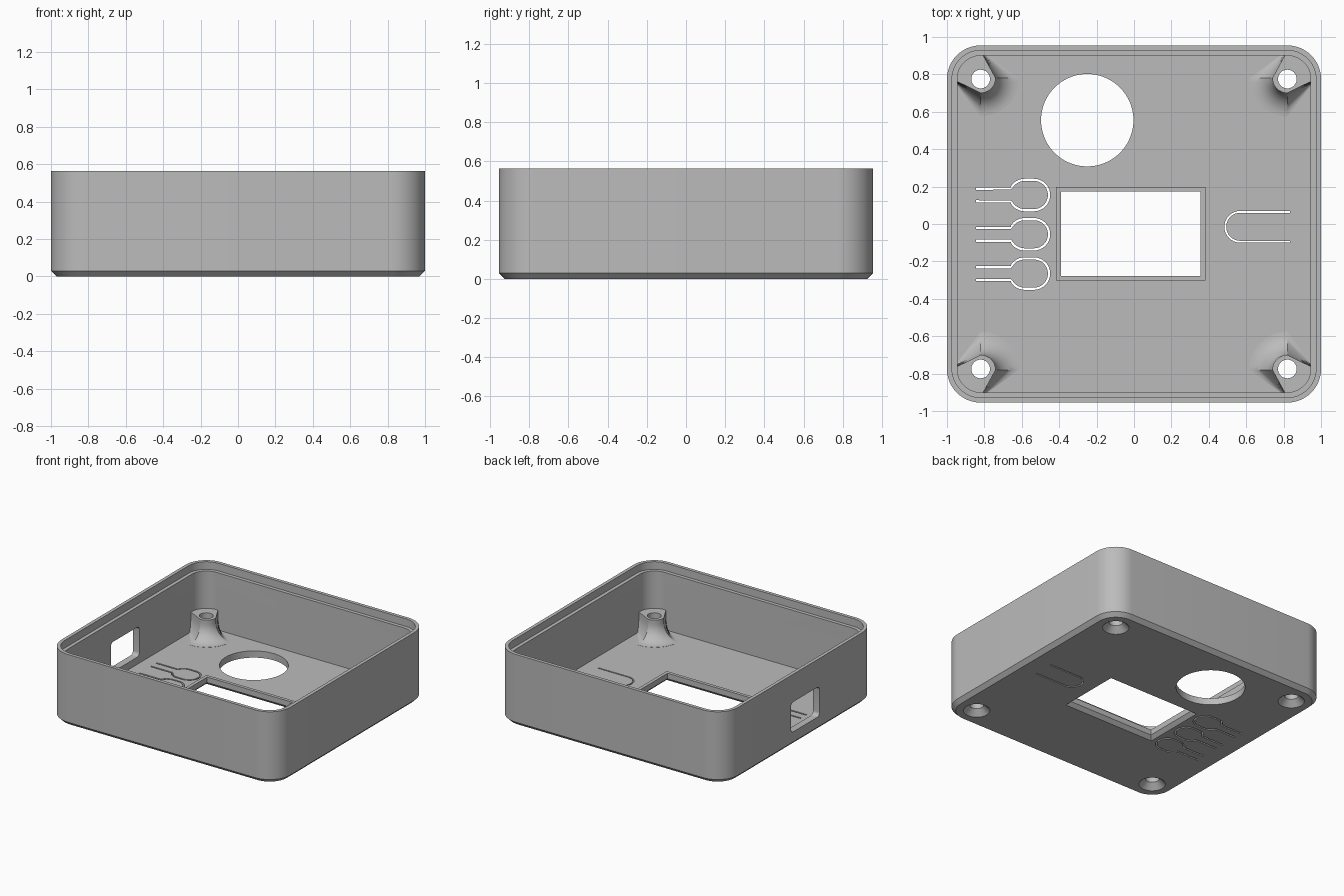
import bpy, bmesh, math

if "Cube" in bpy.data.objects:
    bpy.data.objects.remove(bpy.data.objects["Cube"])

HX, HY, H, R = 1.0, 0.955, 0.565, 0.18      # half sizes, height, corner radius
FLOOR = 0.053                               # floor thickness
BOSS_X, BOSS_Y = 0.82, 0.775                # screw positions

plastic = bpy.data.materials.new("grey_plastic")
plastic.diffuse_color = (0.5, 0.5, 0.5, 1)
plastic.use_nodes = True
plastic.node_tree.nodes["Principled BSDF"].inputs["Base Color"].default_value = plastic.diffuse_color


def arc(cx, cy, r, a0, a1, n):
    return [(cx + r * math.cos(math.radians(a0 + (a1 - a0) * i / n)),
             cy + r * math.sin(math.radians(a0 + (a1 - a0) * i / n))) for i in range(n + 1)]


def round_rect(hx, hy, r, n=12):
    pts = []
    for sx, sy, a in ((1, 1, 0), (-1, 1, 90), (-1, -1, 180), (1, -1, 270)):
        pts += arc(sx * (hx - r), sy * (hy - r), r, a, a + 90, n)
    return pts


def loft(name, rings):
    """Closed solid through rings of 3D points with equal counts."""
    bm = bmesh.new()
    loops = [[bm.verts.new(p) for p in ring] for ring in rings]
    n = len(loops[0])
    for a, b in zip(loops, loops[1:]):
        for i in range(n):
            j = (i + 1) % n
            bm.faces.new((a[i], a[j], b[j], b[i]))
    bm.faces.new(loops[0][::-1])
    bm.faces.new(loops[-1])
    bmesh.ops.recalc_face_normals(bm, faces=bm.faces)
    mesh = bpy.data.meshes.new(name)
    bm.to_mesh(mesh)
    bm.free()
    mesh.materials.append(plastic)
    ob = bpy.data.objects.new(name, mesh)
    bpy.context.collection.objects.link(ob)
    return ob


def flat(pts, z):
    return [(x, y, z) for x, y in pts]


def combine(target, tool, operation):
    tool.hide_render = True
    bpy.context.view_layer.objects.active = target
    mod = target.modifiers.new("cut", 'BOOLEAN')
    mod.operation, mod.object, mod.solver = operation, tool, 'EXACT'
    bpy.ops.object.modifier_apply(modifier=mod.name)
    bpy.data.objects.remove(tool)


def shell_ring(inset, z):
    return flat(round_rect(HX - inset, HY - inset, R - inset), z)


# Tray: chamfered base, walls, stepped rim and floor
case = loft("case_shell", [shell_ring(i, z) for i, z in (
    (0.03, 0), (0, 0.03), (0, H), (0.027, H), (0.027, H - 0.06),
    (0.055, H - 0.06), (0.055, FLOOR))])


# Corner screw bosses with a flared foot
def boss_ring(sx, sy, off, z):
    x0, y0, r = 0.74 - off, 0.70 - off, 0.08 + off
    pts = arc(BOSS_X, BOSS_Y, 0.152, 0, 90, 10)
    pts += arc(x0 + r, y0 + r, r, 180, 270, 12)
    pts[10] = (BOSS_X, BOSS_Y + 0.152)
    return [(sx * x, sy * y, z) for x, y in pts]


def add_boss(sx, sy):
    top, f = 0.21, 0.125
    rings = [boss_ring(sx, sy, f, 0.03)]
    for i in range(11):
        a = math.radians(90 * i / 10)
        rings.append(boss_ring(sx, sy, f * (1 - math.sin(a)),
                               FLOOR + 0.001 + f * (1 - math.cos(a))))
    rings.append(boss_ring(sx, sy, 0, top))
    combine(case, loft("screw_boss", rings), 'UNION')


corners = [(sx, sy) for sx in (-1, 1) for sy in (-1, 1)]
for sx, sy in corners:
    add_boss(sx, sy)


# Display window with raised frame inside and chamfer outside
def window_ring(grow, z):
    x0, x1, y0, y1 = -0.39 - grow, 0.355 + grow, -0.277 - grow, 0.173 + grow
    return [(x0, y0, z), (x1, y0, z), (x1, y1, z), (x0, y1, z)]


combine(case, loft("window_frame", [window_ring(0.026, 0.03), window_ring(0.026, 0.07)]), 'UNION')
combine(case, loft("window_cutter", [window_ring(0.037, -0.01), window_ring(0, 0.027),
                                     window_ring(0, 0.2)]), 'DIFFERENCE')

# Countersunk screw holes
for sx, sy in corners:
    rings = [flat(arc(sx * BOSS_X, sy * BOSS_Y, r, 0, 348.75, 31), z)
             for r, z in ((0.105, -0.01), (0.05, 0.045), (0.05, 0.4))]
    combine(case, loft("screw_cutter", rings), 'DIFFERENCE')

# Large round opening
circle = arc(-0.25, 0.555, 0.247, 0, 355, 71)
combine(case, loft("round_cutter", [flat(circle, -0.1), flat(circle, 0.2)]), 'DIFFERENCE')

# Side port with rounded corners in the left wall
port = round_rect(0.178, 0.118, 0.03, 6)
combine(case, loft("port_cutter", [[(x, y - 0.06, z + 0.228) for y, z in port]
                                   for x in (-1.1, -0.85)]), 'DIFFERENCE')


# Thin slots outlining the flexible push buttons
def cut_slot(path, w=0.006):
    left, right = [], []
    for i, (x, y) in enumerate(path):
        ax, ay = path[max(i - 1, 0)]
        bx, by = path[min(i + 1, len(path) - 1)]
        d = math.hypot(bx - ax, by - ay)
        nx, ny = -(by - ay) / d * w, (bx - ax) / d * w
        left.append((x + nx, y + ny))
        right.append((x - nx, y - ny))
    outline = left + right[::-1]
    combine(case, loft("slot_cutter", [flat(outline, -0.1), flat(outline, 0.2)]), 'DIFFERENCE')


for cy in (0.155, -0.055, -0.265):
    r = 0.081
    cut_slot([(-0.845, cy + 0.034)] + arc(-0.585, cy, r, 155, 90, 6)
             + arc(-0.535, cy, r, 90, -90, 16) + arc(-0.585, cy, r, -90, -155, 6)
             + [(-0.845, cy - 0.034)])
cut_slot([(0.835, 0.065)] + arc(0.568, -0.015, 0.08, 90, 270, 16) + [(0.835, -0.095)], 0.005)

# Smooth curved walls, keep crisp edges
bpy.ops.object.select_all(action='DESELECT')
case.select_set(True)
bpy.context.view_layer.objects.active = case
bpy.ops.object.shade_smooth_by_angle(angle=math.radians(30))
